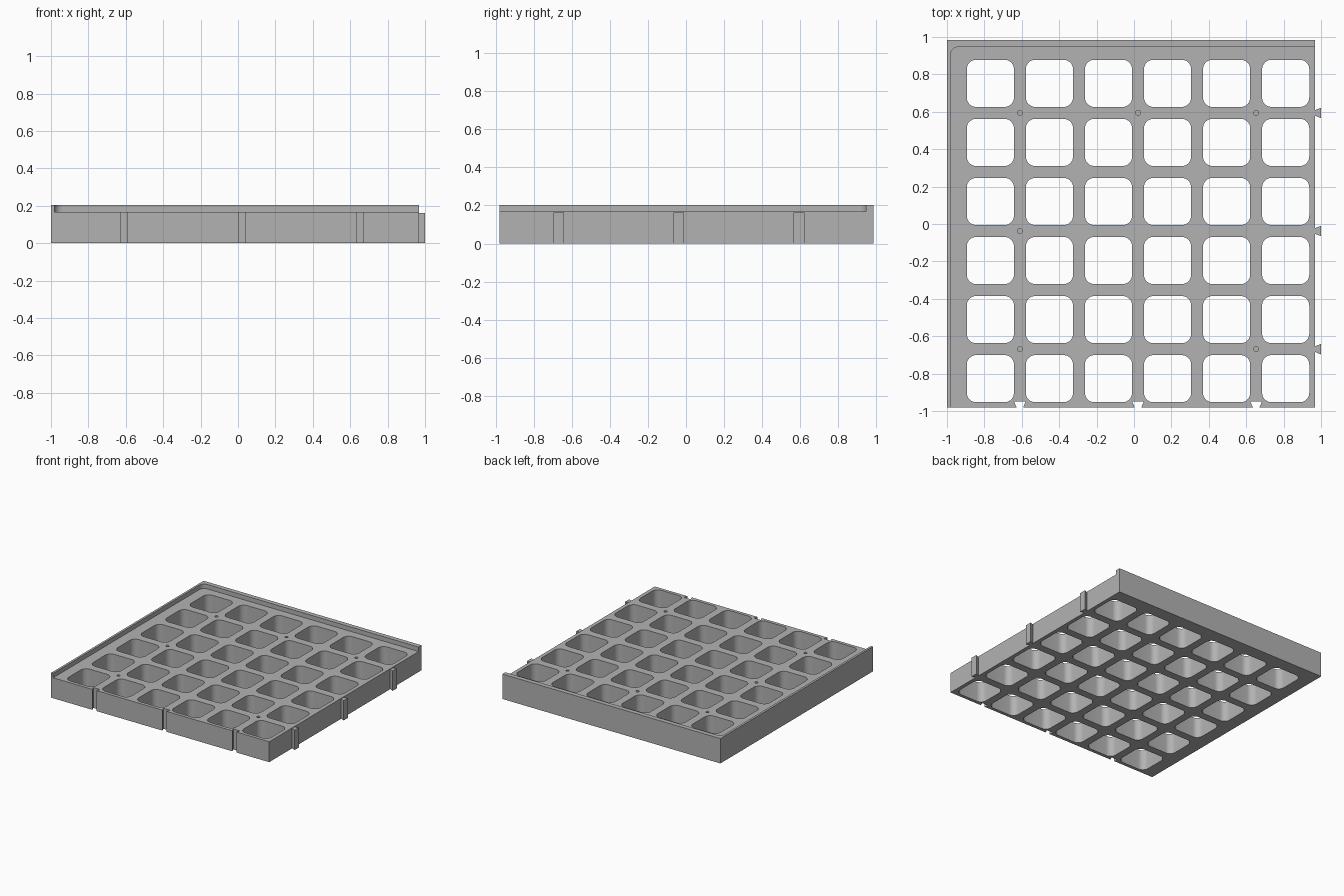
import bpy, bmesh, math

if "Cube" in bpy.data.objects:
    bpy.data.objects.remove(bpy.data.objects["Cube"])

DECK, TOP = 0.167, 0.203            # deck height, rim height
X0, X1, Y0, Y1 = -1.0, 0.968, -0.98, 0.985
PITCH = 0.3158
HOLE_X, HOLE_Y = -0.768, -0.827     # centre of the front left opening

grey = bpy.data.materials.new("light grey")
grey.diffuse_color = (0.45, 0.45, 0.45, 1)
grey.use_nodes = True
grey.node_tree.nodes["Principled BSDF"].inputs["Base Color"].default_value = grey.diffuse_color


def add_prism(bm, points, z0, z1):
    """Extrude a counter-clockwise outline from z0 to z1."""
    face = bm.faces.new([bm.verts.new((x, y, z0)) for x, y in points])
    new = bmesh.ops.extrude_face_region(bm, geom=[face], use_keep_orig=True)["geom"]
    bmesh.ops.translate(bm, vec=(0, 0, z1 - z0),
                        verts=[v for v in new if isinstance(v, bmesh.types.BMVert)])


def arc(cx, cy, r, start, sweep, steps):
    return [(cx + r * math.cos(start + sweep * i / steps),
             cy + r * math.sin(start + sweep * i / steps)) for i in range(steps + 1)]


def rounded_square(cx, cy, half, r):
    points = []
    for k, (sx, sy) in enumerate(((1, 1), (-1, 1), (-1, -1), (1, -1))):
        points += arc(cx + sx * (half - r), cy + sy * (half - r), r,
                      k * math.pi / 2, math.pi / 2, 8)
    return points


def make_object(name, bm):
    bmesh.ops.recalc_face_normals(bm, faces=bm.faces[:])
    mesh = bpy.data.meshes.new(name)
    bm.to_mesh(mesh)
    bm.free()
    mesh.materials.append(grey)
    obj = bpy.data.objects.new(name, mesh)
    bpy.context.collection.objects.link(obj)
    return obj


def cut(obj, cutter):
    bpy.context.view_layer.objects.active = obj
    mod = obj.modifiers.new("cut", "BOOLEAN")
    mod.operation, mod.solver, mod.object = "DIFFERENCE", "EXACT", cutter
    bpy.ops.object.modifier_apply(modifier=mod.name)
    bpy.data.objects.remove(cutter)


# Tile body, with dovetail sockets along the front edge
outline = [(X0, Y0)]
for i in (1, 3, 5):
    x = HOLE_X + (i - 0.5) * PITCH
    outline += [(x - 0.018, Y0), (x - 0.031, Y0 + 0.031),
                (x + 0.031, Y0 + 0.031), (x + 0.018, Y0)]
outline += [(X1, Y0), (X1, Y1), (X0, Y1)]
bm = bmesh.new()
add_prism(bm, outline, 0, TOP)
tile = make_object("grid_tile", bm)

# Lowered deck, leaving a rim on the left and back
bm = bmesh.new()
add_prism(bm, [(-0.982, -1.2), (1.2, -1.2), (1.2, 0.947)]
          + arc(-0.982 + 0.045, 0.947 - 0.045, 0.045, math.pi / 2, math.pi / 2, 8),
          DECK, 0.4)
cut(tile, make_object("deck_cutter", bm))

# Square openings and small blind peg holes
bm = bmesh.new()
for i in range(6):
    for j in range(6):
        add_prism(bm, rounded_square(HOLE_X + i * PITCH, HOLE_Y + j * PITCH, 0.126, 0.05),
                  -0.1, 0.3)
for i, j in ((1, 1), (5, 1), (1, 3), (1, 5), (3, 5), (5, 5)):
    add_prism(bm, arc(HOLE_X + (i - 0.5) * PITCH, HOLE_Y + (j - 0.5) * PITCH,
                      0.013, 0, math.tau, 16)[:-1], 0.06, 0.3)
cut(tile, make_object("hole_cutter", bm))

bpy.ops.object.select_all(action="DESELECT")
tile.select_set(True)
bpy.context.view_layer.objects.active = tile
bpy.ops.object.shade_smooth_by_angle(angle=math.radians(30))

# Dovetail tabs on the right edge
for n, j in enumerate((1, 3, 5)):
    y = HOLE_Y + (j - 0.5) * PITCH
    bm = bmesh.new()
    add_prism(bm, [(X1, y - 0.015), (1, y - 0.028), (1, y + 0.028), (X1, y + 0.015)],
              0, 0.162)
    make_object(f"dovetail_tab_{n + 1}", bm)
